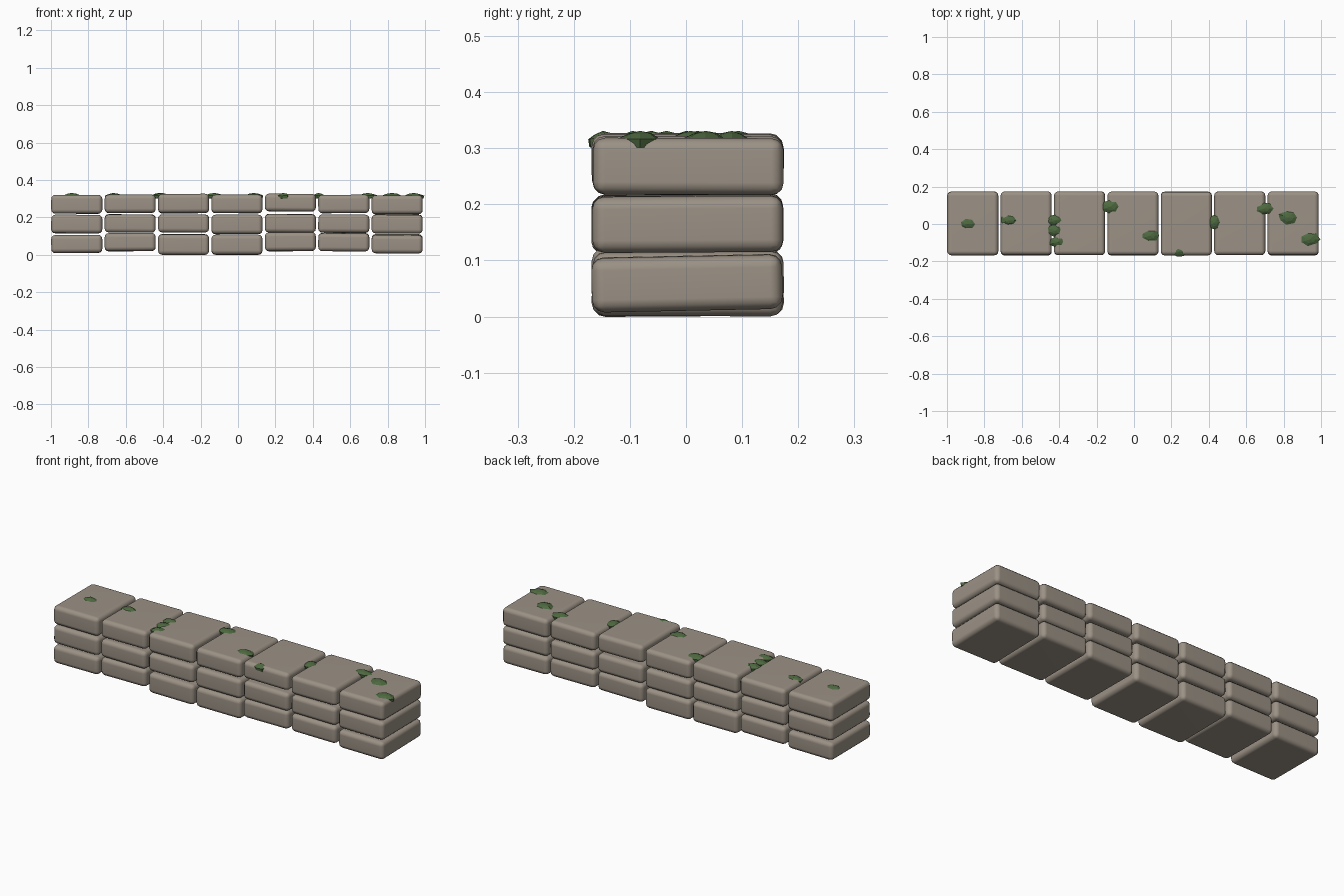
import bpy, bmesh, math, random
from mathutils import Matrix, Vector

if "Cube" in bpy.data.objects:
    bpy.data.objects.remove(bpy.data.objects["Cube"])

random.seed(4)

def material(name, rgb):
    m = bpy.data.materials.new(name)
    m.diffuse_color = (*rgb, 1)
    m.use_nodes = True
    m.node_tree.nodes["Principled BSDF"].inputs["Base Color"].default_value = m.diffuse_color
    return m

stone = material("warm grey stone", (0.33, 0.285, 0.235))
moss = material("dark moss green", (0.075, 0.14, 0.05))

def finish(bm, name, mat):
    bmesh.ops.recalc_face_normals(bm, faces=bm.faces)
    me = bpy.data.meshes.new(name)
    bm.to_mesh(me)
    bm.free()
    me.materials.append(mat)
    ob = bpy.data.objects.new(name, me)
    bpy.context.collection.objects.link(ob)
    return ob

# Rounded, slightly tilted stone block between two heights
def block(name, x, z0, z1, roll, pitch):
    bm = bmesh.new()
    bmesh.ops.create_cube(bm, size=1)
    dy = random.uniform(-0.002, 0.002)
    m = (Matrix.Translation((x, 0.003 + dy, (z0 + z1) / 2))
         @ Matrix.Rotation(roll, 4, 'X') @ Matrix.Rotation(pitch, 4, 'Y')
         @ Matrix.Diagonal((0.273, 0.34, z1 - z0, 1)))
    bm.transform(m)
    bmesh.ops.bevel(bm, geom=bm.edges[:], offset=0.022, segments=3,
                    profile=0.5, affect='EDGES')
    for f in bm.faces:
        f.smooth = True
    ob = finish(bm, name, stone)
    mod = ob.modifiers.new("flat sides", 'WEIGHTED_NORMAL')
    mod.keep_sharp = True

# Bottom and top height of each block, per course, left to right
courses = [
    [(.010, .106), (.020, .116), (.001, .110), (.001, .107), (.020, .120), (.020, .116), (.011, .108)],
    [(.115, .214), (.120, .216), (.120, .216), (.111, .214), (.120, .218), (.118, .215), (.115, .215)],
    [(.220, .321), (.224, .321), (.223, .325), (.223, .321), (.232, .326), (.223, .321), (.217, .318)],
]
for r, course in enumerate(courses):
    for c, (z0, z1) in enumerate(course):
        roll = 0.02 if (r, c) == (0, 6) else random.uniform(-0.008, 0.008)
        block(f"stone_course{r + 1}_{c + 1}", -0.862 + 0.2855 * c, z0, z1,
              roll, random.uniform(-0.008, 0.008))

# Low-poly moss clump: short skirt, sloping shoulder and a peak
def clump(name, x, y, w, d, low):
    bm = bmesh.new()
    n = 7
    rings = []
    jit = [random.uniform(0.88, 1.05) for _ in range(n)]
    for scale, z in ((0.92, low), (1.0, 0.317), (0.55, 0.326)):
        rings.append([bm.verts.new((x + math.cos(math.tau * i / n) * w / 2 * scale * jit[i],
                                    y + math.sin(math.tau * i / n) * d / 2 * scale * jit[i],
                                    z + random.uniform(-0.0015, 0.0015)))
                      for i in range(n)])
    peak = bm.verts.new((x, y, 0.331))
    for i in range(n):
        j = (i + 1) % n
        for a, b in zip(rings, rings[1:]):
            bm.faces.new((a[i], a[j], b[j], b[i]))
        bm.faces.new((rings[-1][i], rings[-1][j], peak))
    bm.faces.new(rings[0])
    finish(bm, name, moss)

clumps = [(-.89, .0, .10, .065), (-.665, .02, .10, .065), (-.42, .02, .10, .065),
          (-.42, -.035, .10, .065), (-.405, -.095, .10, .07), (-.125, .093, .11, .078),
          (.085, -.062, .11, .075), (.24, -.148, .08, .06), (.43, .008, .066, .08),
          (.695, .082, .10, .068), (.825, .035, .11, .078), (.94, -.082, .112, .078)]
for i, (x, y, w, d) in enumerate(clumps):
    clump(f"moss_clump_{i + 1}", x, y, w, d, 0.302)
